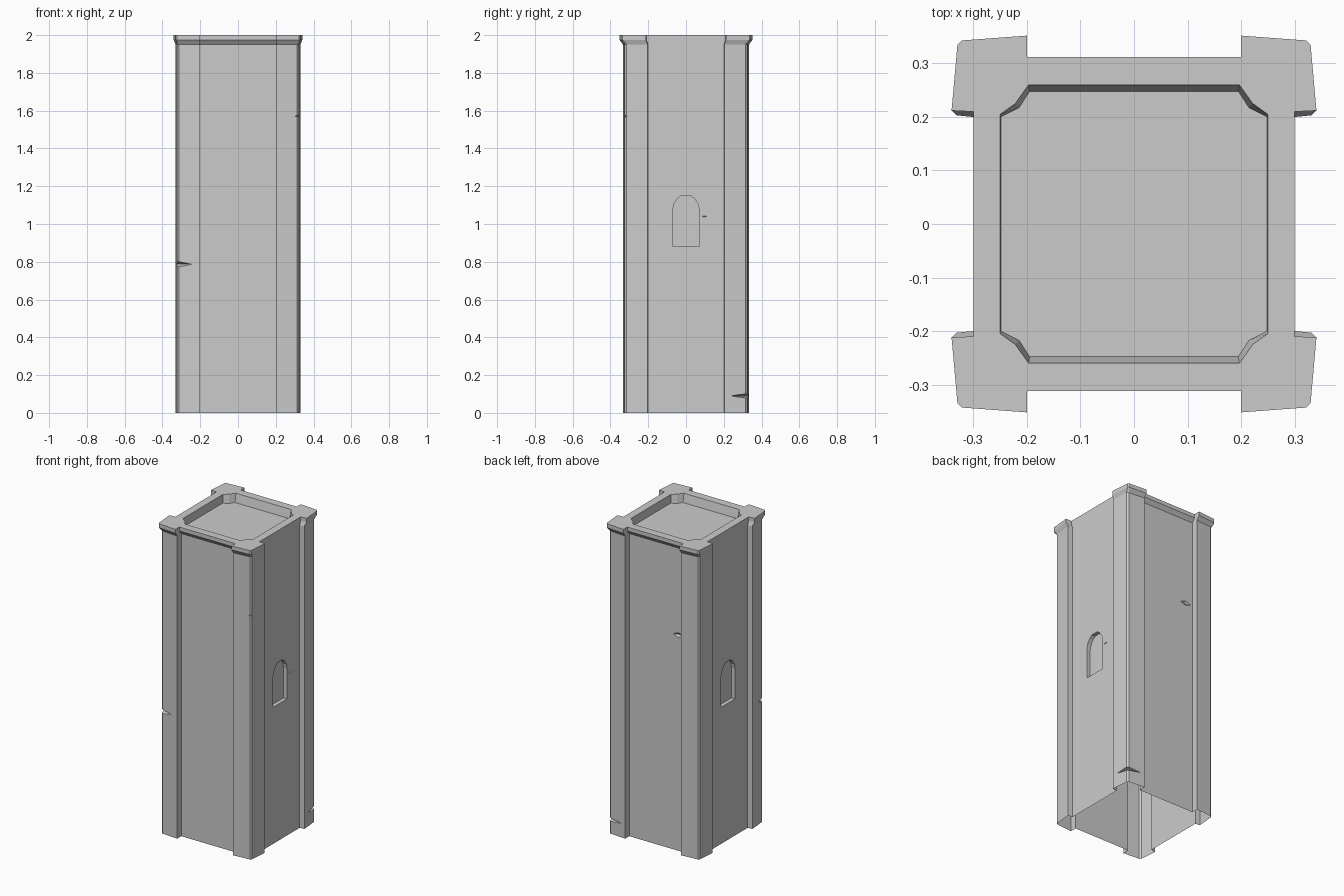
import bpy, bmesh
from mathutils import Vector

if "Cube" in bpy.data.objects:
    bpy.data.objects.remove(bpy.data.objects["Cube"])


def full_ring(quarter):
    """Mirror a +x+y quarter outline into the other three quadrants."""
    half = quarter + [(-x, y) for x, y in reversed(quarter)]
    return half + [(-x, -y) for x, y in half]


def make_object(name, bm):
    bmesh.ops.recalc_face_normals(bm, faces=bm.faces)
    me = bpy.data.meshes.new(name)
    bm.to_mesh(me)
    bm.free()
    ob = bpy.data.objects.new(name, me)
    bpy.context.collection.objects.link(ob)
    return ob


def loft(name, rings):
    """Closed solid through equal-length rings of 3D points."""
    bm = bmesh.new()
    loops = [[bm.verts.new(p) for p in ring] for ring in rings]
    n = len(loops[0])
    for a, b in zip(loops, loops[1:]):
        for i in range(n):
            j = (i + 1) % n
            bm.faces.new((a[i], a[j], b[j], b[i]))
    bm.faces.new(list(reversed(loops[0])))
    bm.faces.new(loops[-1])
    return make_object(name, bm)


def at_z(quarter, z):
    return [(x, y, z) for x, y in full_ring(quarter)]


def chip(name, centre, radii):
    """Octahedral wedge used to chip the stone."""
    bm = bmesh.new()
    for axis in range(3):
        for s in (-1, 1):
            p = Vector(centre)
            p[axis] += s * radii[axis]
            bm.verts.new(p)
    bmesh.ops.convex_hull(bm, input=list(bm.verts))
    return make_object(name, bm)


def carve(target, cutter):
    """Subtract the cutter from the target, then discard it."""
    cutter.hide_render = True
    mod = target.modifiers.new("cut", 'BOOLEAN')
    mod.operation = 'DIFFERENCE'
    mod.solver = 'EXACT'
    mod.object = cutter
    bpy.context.view_layer.update()
    deps = bpy.context.evaluated_depsgraph_get()
    result = bpy.data.meshes.new_from_object(target.evaluated_get(deps))
    target.modifiers.clear()
    if len(result.polygons):
        target.data = result
    bpy.data.objects.remove(cutter)


# Tower body with corner piers and flared cap
body = [(.30, .20), (.331, .203), (.322, .315), (.312, .325), (.20, .334), (.20, .292)]
cap = [(.30, .21), (.341, .212), (.33, .335), (.322, .343), (.20, .352), (.20, .312)]
tower = loft("tower", [at_z(body, 0), at_z(body, 1.95), at_z(cap, 1.975), at_z(cap, 2)])

# Sunken roof with clipped corners
rim = [(.25, .205), (.222, .225), (.197, .26)]
floor = [(.249, .20), (.215, .217), (.195, .248)]
over = [(x, y + .002) for x, y in rim]
carve(tower, loft("roof_recess", [at_z(floor, 1.945), at_z(rim, 2), at_z(over, 2.03)]))

# Arched blind window on both sides
half_arch = [(.07, .88), (.07, 1.075), (.064, 1.105), (.047, 1.132), (.025, 1.15)]
arch = half_arch + [(-y, z) for y, z in reversed(half_arch)]
for side, s in (("right", 1), ("left", -1)):
    carve(tower, loft("window_recess_" + side,
                      [[(s * x, y, z) for y, z in arch] for x in (.275, .36)]))

# Chips in the piers and cracks in the walls
for c, r in [((-.325, -.33, .787), (.08, .06, .018)),
             ((.33, -.335, 1.57), (.04, .03, .025)),
             ((.325, .335, .09), (.10, .10, .014)),
             ((-.15, .294, 1.39), (.045, .012, .018)),
             ((.302, .098, 1.04), (.008, .022, .004))]:
    carve(tower, chip("stone_chip", c, r))

# Open underside
bm = bmesh.new()
bm.from_mesh(tower.data)
base = [f for f in bm.faces if all(v.co.z < 1e-4 for v in f.verts)]
bmesh.ops.delete(bm, geom=base, context='FACES')
bm.to_mesh(tower.data)
bm.free()
